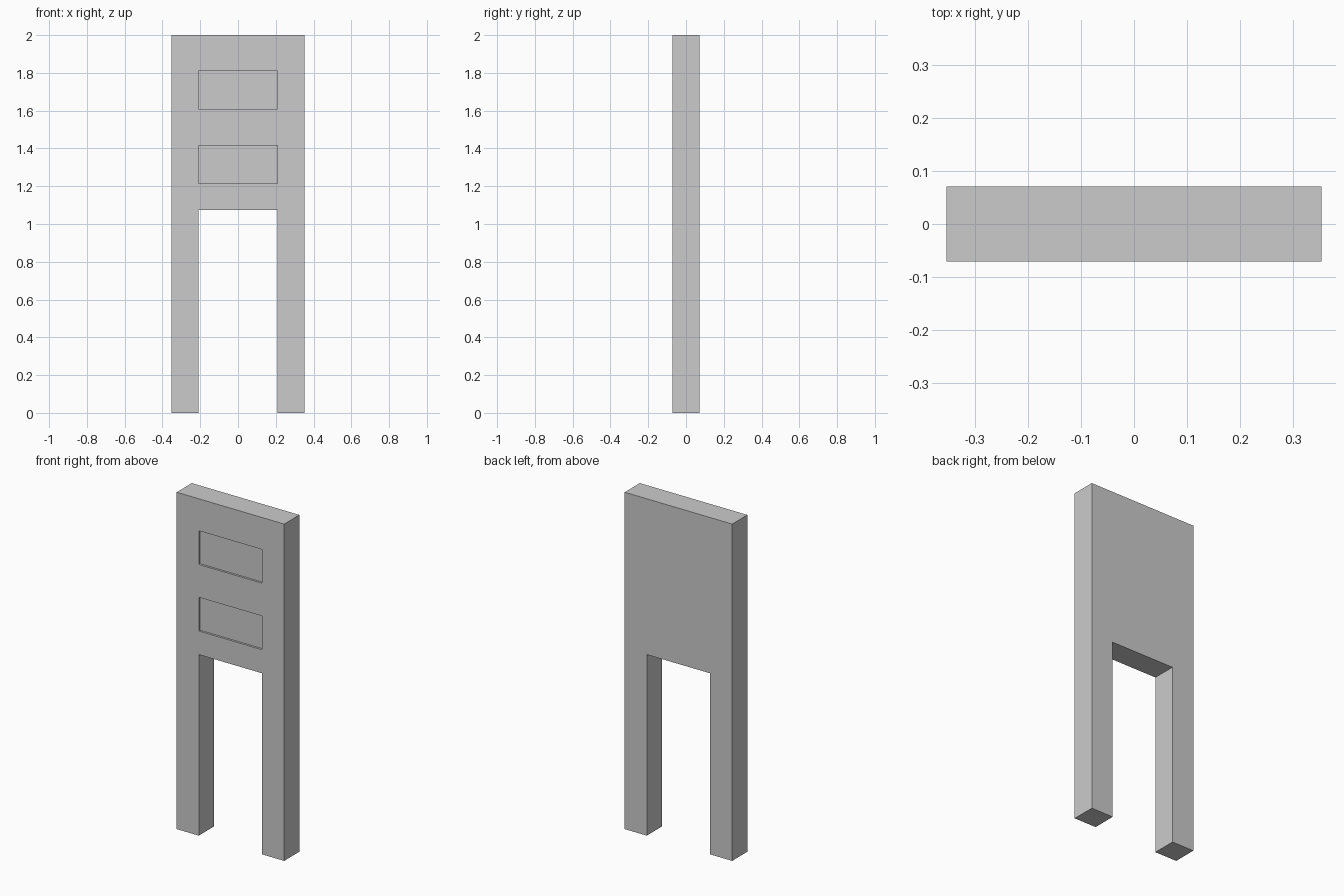
import bpy
import bmesh

if "Cube" in bpy.data.objects:
    bpy.data.objects.remove(bpy.data.objects["Cube"])

HALF_DEPTH = 0.071
RECESS = 0.012
XS = [-0.353, -0.208, 0.208, 0.353]
ZS = [0, 1.075, 1.215, 1.415, 1.61, 1.81, 2.0]
PANEL_ROWS = (2, 4)

bm = bmesh.new()

# Front face as a grid, leaving out the opening between the legs
grid = [[bm.verts.new((x, -HALF_DEPTH, z)) for x in XS] for z in ZS]
panels = []
for r in range(len(ZS) - 1):
    for c in range(len(XS) - 1):
        if r == 0 and c == 1:
            continue
        face = bm.faces.new((grid[r][c], grid[r][c + 1],
                             grid[r + 1][c + 1], grid[r + 1][c]))
        if c == 1 and r in PANEL_ROWS:
            panels.append(face)

# Thickness of the board and legs
front = list(bm.faces)
ext = bmesh.ops.extrude_face_region(bm, geom=front)
back_verts = [g for g in ext["geom"] if isinstance(g, bmesh.types.BMVert)]
bmesh.ops.translate(bm, verts=back_verts, vec=(0, 2 * HALF_DEPTH, 0))
bmesh.ops.recalc_face_normals(bm, faces=bm.faces)

# Two shallow recessed panels on the front
panels = [f for f in bm.faces
          if f.normal.y < -0.9 and abs(f.calc_center_median().x) < 0.01
          and any(ZS[r] < f.calc_center_median().z < ZS[r + 1] for r in PANEL_ROWS)]
sunk = bmesh.ops.extrude_discrete_faces(bm, faces=panels)["faces"]
for f in sunk:
    bmesh.ops.translate(bm, verts=f.verts, vec=(0, RECESS, 0))
bmesh.ops.recalc_face_normals(bm, faces=bm.faces)

mesh = bpy.data.meshes.new("panelled_board_with_legs")
bm.to_mesh(mesh)
bm.free()
board = bpy.data.objects.new("panelled_board_with_legs", mesh)
bpy.context.collection.objects.link(board)
